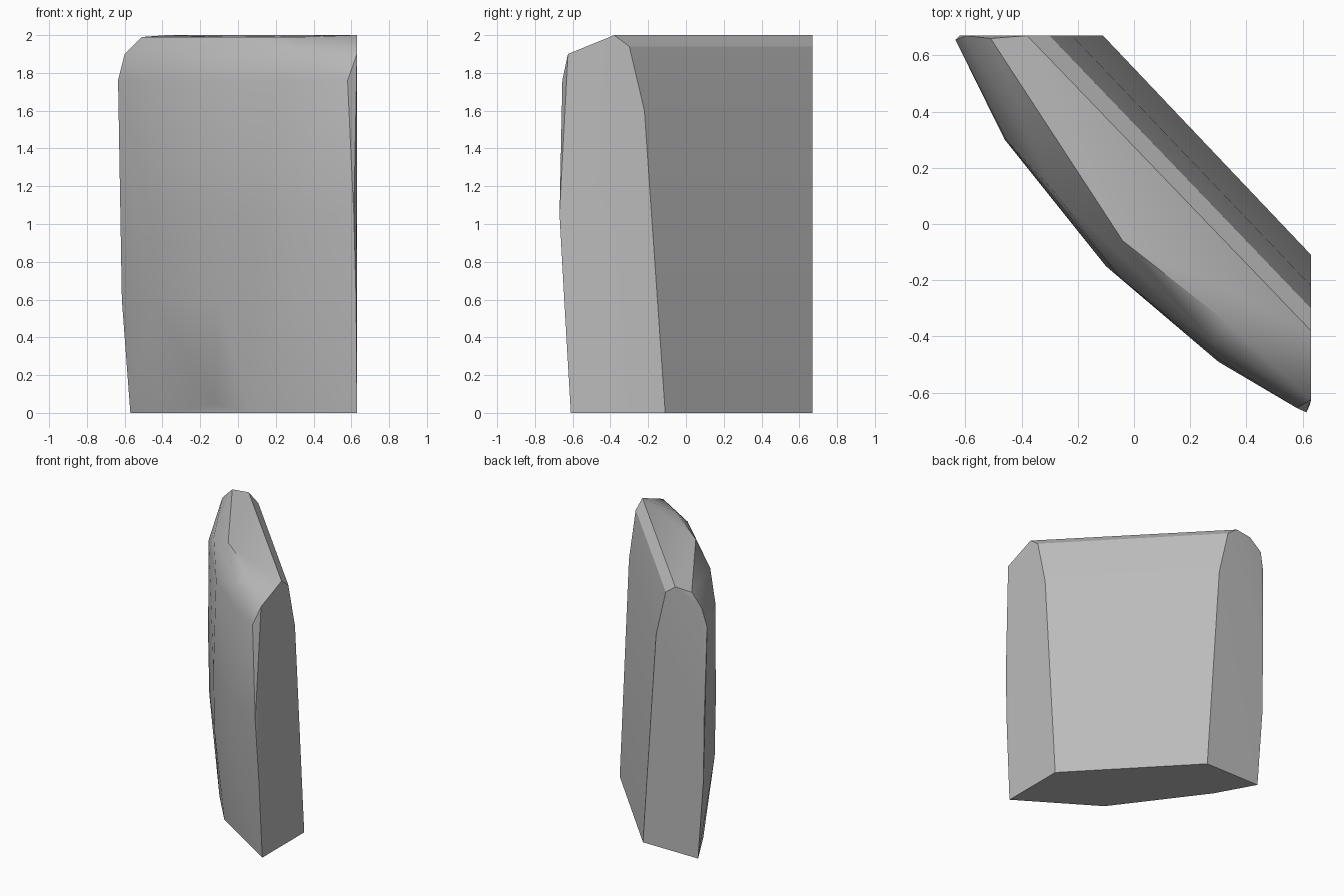
import bpy
import bmesh
import math

cube = bpy.data.objects.get("Cube")
if cube:
    bpy.data.objects.remove(cube)

# Weathered stone colour
stone = bpy.data.materials.new("stone grey")
stone.use_nodes = True
colour = (0.5, 0.5, 0.5, 1)
stone.diffuse_color = colour
stone.node_tree.nodes["Principled BSDF"].inputs["Base Color"].default_value = colour

RIGHT, BACK = 0.63, 0.67  # the two flat cut ends

# Flat back: height and depth along each cut end, same on both
back_profile = [(0, -0.11), (1.6, -0.22), (1.94, -0.30), (2, -0.38)]
points = []
for z, d in back_profile:
    points += [(RIGHT, d, z), (d, BACK, z)]

# Bulging front: outline from left end to right end at each height
front_rows = {
    0: [(-0.57, BACK), (-0.41, 0.38), (0.06, -0.25), (RIGHT, -0.61)],
    0.05: [(-0.12, -0.05)],
    0.6: [(-0.615, BACK), (-0.45, 0.30), (-0.1, -0.14), (0.3, -0.47), (0.625, -0.645)],
    1.05: [(-0.62, BACK), (-0.46, 0.30), (-0.1, -0.15), (0.3, -0.49), (0.613, -0.67)],
    1.76: [(-0.635, 0.655), (-0.455, 0.30), (-0.05, -0.19), (0.3, -0.48), (0.58, -0.655)],
    1.9: [(-0.6, BACK), (-0.28, 0.11), (0.28, -0.42), (RIGHT, -0.625)],
    1.99: [(-0.51, 0.66), (-0.04, -0.06), (0.33, -0.35)],
}
for z, row in front_rows.items():
    points += [(x, y, z) for x, y in row]

# Slab as the hull of the outlines
bm = bmesh.new()
for p in points:
    bm.verts.new(p)
hull = bmesh.ops.convex_hull(bm, input=bm.verts)
loose = {g for g in hull["geom_interior"] + hull["geom_unused"]
         if isinstance(g, bmesh.types.BMVert)}
bmesh.ops.delete(bm, geom=list(loose), context="VERTS")
bmesh.ops.dissolve_limit(bm, angle_limit=math.radians(1.5),
                         verts=bm.verts, edges=bm.edges)
bmesh.ops.recalc_face_normals(bm, faces=bm.faces)

mesh = bpy.data.meshes.new("stone_slab")
bm.to_mesh(mesh)
bm.free()
mesh.materials.append(stone)
slab = bpy.data.objects.new("stone_slab", mesh)
bpy.context.collection.objects.link(slab)
bpy.context.view_layer.objects.active = slab
slab.select_set(True)
bpy.ops.object.shade_smooth_by_angle(angle=math.radians(30))
